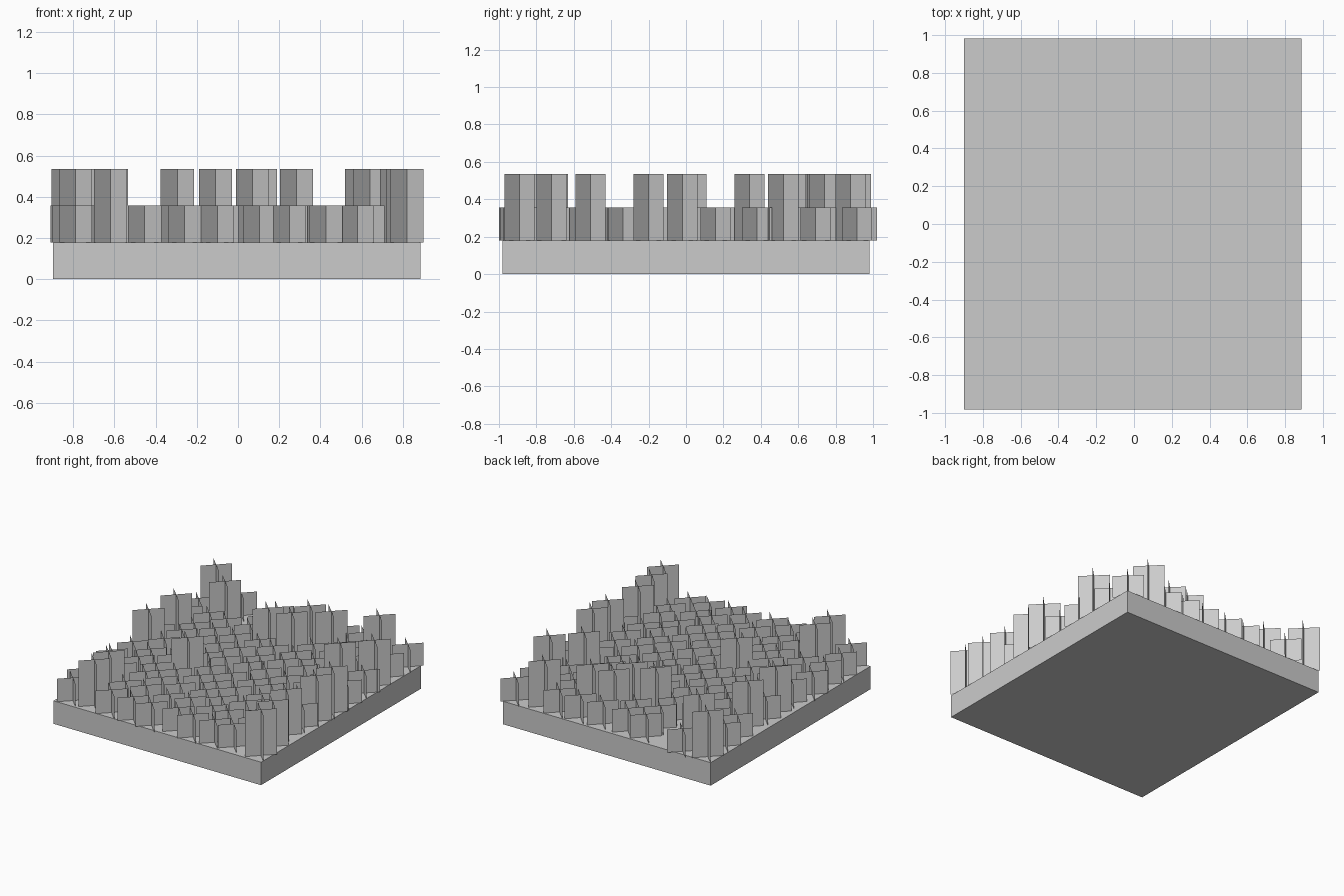
import bpy
import bmesh
import random
from mathutils import Vector

cube = bpy.data.objects.get("Cube")
if cube:
    bpy.data.objects.remove(cube, do_unlink=True)

random.seed(4)
CELL = 0.1785            # side of one ground tile
COLS, ROWS = 10, 11
CENTRE_X = -0.007        # the slab sits slightly off centre under the plants
HALF = CELL * 0.45       # half of a plant's footprint
JITTER = CELL * 0.13


def add_object(name, bm):
    mesh = bpy.data.meshes.new(name)
    bm.to_mesh(mesh)
    bm.free()
    obj = bpy.data.objects.new(name, mesh)
    bpy.context.collection.objects.link(obj)
    return obj


def jittered_centre(col, row):
    """Middle of a tile, nudged at random."""
    x = CENTRE_X + (col - (COLS - 1) / 2) * CELL
    y = (row - (ROWS - 1) / 2) * CELL
    return (x + random.uniform(-JITTER, JITTER),
            y + random.uniform(-JITTER, JITTER))


def add_cross(bm, x, y, height):
    """Two upright sheets crossing on the diagonals of a tile."""
    for side in (1, -1):
        a = Vector((x - HALF, y - HALF * side, CELL))
        b = Vector((x + HALF, y + HALF * side, CELL))
        up = Vector((0, 0, height))
        bm.faces.new([bm.verts.new(p) for p in (a, b, b + up, a + up)])


# Ground slab
bm = bmesh.new()
bmesh.ops.create_cube(bm, size=CELL)
bmesh.ops.scale(bm, vec=(COLS, ROWS, 1), verts=bm.verts)
bmesh.ops.translate(bm, vec=(CENTRE_X, 0, CELL / 2), verts=bm.verts)
add_object("ground_slab", bm)

# Tall plants, two tiles high: (column, row) -> position
tall = {
    (0, 10): (-0.825, 0.91), (1, 9): (-0.615, 0.72), (0, 7): (-0.77, 0.34),
    (0, 5): (-0.79, 0.03), (4, 8): (-0.11, 0.53), (5, 8): (0.07, 0.56),
    (5, 9): (0.11, 0.73), (6, 9): (0.285, 0.74), (8, 10): (0.6, 0.88),
    (3, 4): (-0.295, -0.2), (1, 1): (-0.615, -0.71), (1, 0): (-0.62, -0.88),
    (9, 0): (0.82, -0.89), (9, 1): (0.8, -0.72), (9, 2): (0.77, -0.51),
    (9, 4): (0.81, -0.2), (9, 5): (0.82, -0.02), (9, 8): (0.81, 0.52),
    (8, 7): (0.64, 0.34),
}
bm = bmesh.new()
for x, y in tall.values():
    add_cross(bm, x, y, 2 * CELL)
add_object("tall_grass", bm)

# Short plants on nearly every other tile; those on the rim are placed by hand
bare = {(2, 9), (2, 10)}
rim = {
    (0, 0): (-0.79, -0.9), (4, 0): (-0.1, -0.92), (8, 0): (0.58, -0.88),
    (1, 10): (-0.63, 0.94), (3, 10): (-0.28, 0.89), (9, 10): (0.82, 0.915),
}
bm = bmesh.new()
for col in range(COLS):
    for row in range(ROWS):
        tile = (col, row)
        if tile in tall or tile in bare:
            continue
        x, y = rim[tile] if tile in rim else jittered_centre(col, row)
        add_cross(bm, x, y, CELL)
add_object("short_grass", bm)
